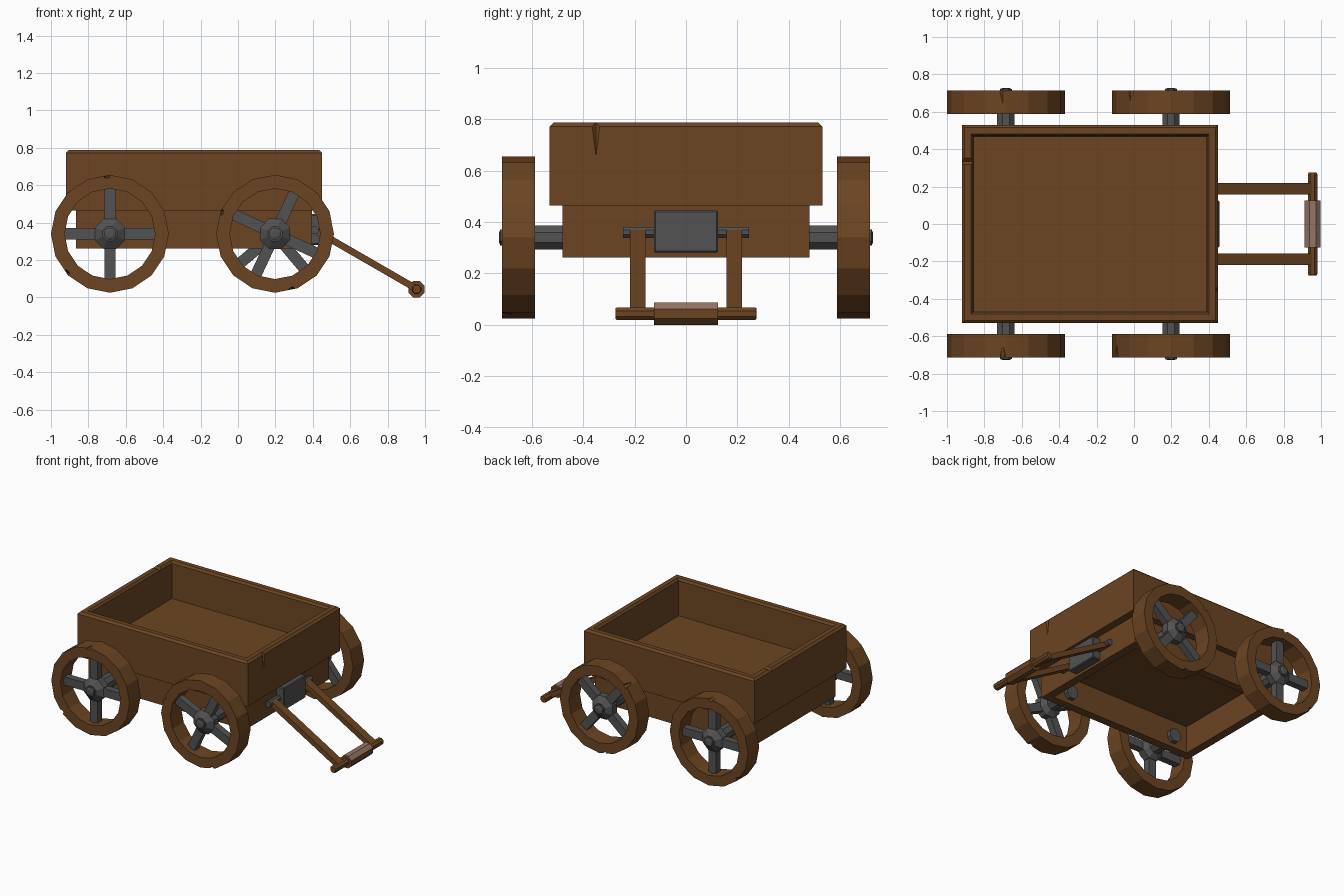
import bpy, bmesh, math
from mathutils import Matrix, Vector

if "Cube" in bpy.data.objects:
    bpy.data.objects.remove(bpy.data.objects["Cube"])


def material(name, rgb):
    m = bpy.data.materials.new(name)
    m.diffuse_color = (*rgb, 1)
    m.use_nodes = True
    m.node_tree.nodes["Principled BSDF"].inputs["Base Color"].default_value = m.diffuse_color
    return m


WOOD = material("brown wood", (0.15, 0.059, 0.016))
IRON = material("grey iron", (0.085, 0.085, 0.085))
WORN = material("worn pale grip", (0.30, 0.175, 0.13))


def finish(name, bm, mat):
    bmesh.ops.recalc_face_normals(bm, faces=bm.faces)
    me = bpy.data.meshes.new(name)
    bm.to_mesh(me)
    bm.free()
    ob = bpy.data.objects.new(name, me)
    bpy.context.collection.objects.link(ob)
    me.materials.append(mat)
    return ob


def skin(bm, loops, closed=False):
    """Bridge successive vertex loops; cap the ends unless closed."""
    n = len(loops[0])
    pairs = list(zip(loops, loops[1:]))
    if closed:
        pairs.append((loops[-1], loops[0]))
    else:
        bm.faces.new(loops[0])
        bm.faces.new(loops[-1])
    for a, b in pairs:
        for i in range(n):
            j = (i + 1) % n
            bm.faces.new((a[i], a[j], b[j], b[i]))


def turned(name, x, z, profile, n, mat, phase=0.0, closed=False):
    """Part turned around an axis along y; profile is (radius, y)."""
    bm = bmesh.new()
    loops = []
    for r, y in profile:
        loops.append([bm.verts.new((x + r * math.cos(phase + 2 * math.pi * i / n), y,
                                    z + r * math.sin(phase + 2 * math.pi * i / n)))
                      for i in range(n)])
    skin(bm, loops, closed)
    return finish(name, bm, mat)


def add_box(bm, matrix, size):
    bmesh.ops.create_cube(bm, size=1, matrix=matrix @ Matrix.Diagonal((*size, 1)))


def cut(ob, cutter):
    cutter.hide_render = True
    cutter.display_type = 'WIRE'
    mod = ob.modifiers.new("nick", 'BOOLEAN')
    mod.operation = 'DIFFERENCE'
    mod.solver = 'EXACT'
    mod.object = cutter
    bpy.context.view_layer.update()
    dg = bpy.context.evaluated_depsgraph_get()
    me = bpy.data.meshes.new_from_object(ob.evaluated_get(dg))
    ob.modifiers.clear()
    ob.data = me
    bpy.data.objects.remove(cutter)


# cart body: one stepped tray with a hollow skirt below
CX = -0.235
bm = bmesh.new()
loops = []
for hx, hy, z in [(0.57, 0.42, 0.46), (0.57, 0.42, 0.262), (0.63, 0.48, 0.262), (0.63, 0.48, 0.465),
                  (0.685, 0.53, 0.465), (0.685, 0.53, 0.772), (0.67, 0.515, 0.787),
                  (0.637, 0.482, 0.787), (0.625, 0.47, 0.772), (0.62, 0.465, 0.52)]:
    loops.append([bm.verts.new((CX + sx * hx, sy * hy, z))
                  for sx, sy in ((-1, -1), (1, -1), (1, 1), (-1, 1))])
skin(bm, loops)
body = finish("cart_body", bm, WOOD)

# split in the front board and chip in the rear rim
bm = bmesh.new()
bmesh.ops.create_cone(bm, segments=4, radius1=0.0, radius2=0.02, depth=0.16, cap_ends=True,
                      matrix=Matrix.Translation((0.45, -0.35, 0.735)))
bmesh.ops.remove_doubles(bm, verts=bm.verts, dist=1e-5)
cut(body, finish("split_cutter", bm, WOOD))
bm = bmesh.new()
add_box(bm, Matrix.Translation((-0.9, 0.335, 0.79)) @ Matrix.Rotation(0.7854, 4, 'X'), (0.10, 0.03, 0.03))
cut(body, finish("chip_cutter", bm, WOOD))

# wheels: rim, spokes, hub and stub axle
WZ = 0.34
for x, s, turn, label in ((-0.685, -1, 0, "rear_near"), (-0.685, 1, 0, "rear_far"),
                          (0.198, -1, 65, "front_near"), (0.198, 1, 40, "front_far")):
    rim = turned("wheel_rim_" + label, x, WZ,
                 [(0.315, s * 0.588), (0.315, s * 0.715), (0.242, s * 0.715), (0.242, s * 0.588)],
                 16, WOOD, closed=True)
    # nicks in the outer edge of the rim
    for a in (math.radians(93 + turn), math.radians(222 + turn)):
        bm = bmesh.new()
        rot = Matrix.Rotation(math.radians(90 if s < 0 else -90), 4, 'X')
        pos = Matrix.Translation((x + 0.316 * math.cos(a), s * 0.68, WZ + 0.316 * math.sin(a)))
        bmesh.ops.create_cone(bm, segments=5, radius1=0.0, radius2=0.024, depth=0.1,
                              cap_ends=True, matrix=pos @ rot)
        bmesh.ops.remove_doubles(bm, verts=bm.verts, dist=1e-5)
        cut(rim, finish("nick_cutter", bm, WOOD))
    bm = bmesh.new()
    for k in range(4):
        m = (Matrix.Translation((x, s * 0.652, WZ))
             @ Matrix.Rotation(-math.radians(turn + 90 * k), 4, 'Y')
             @ Matrix.Translation((0.15, 0, 0)))
        add_box(bm, m, (0.2, 0.05, 0.06))
    finish("wheel_spokes_" + label, bm, IRON)
    turned("wheel_hub_" + label, x, WZ,
           [(0.05, s * 0.595), (0.088, s * 0.625), (0.088, s * 0.675), (0.042, s * 0.708),
            (0.034, s * 0.708), (0.034, s * 0.722), (0.018, s * 0.728)],
           8, IRON, math.pi / 8)
    turned("stub_axle_" + label, x, WZ, [(0.05, s * 0.39), (0.05, s * 0.62)], 8, IRON, math.pi / 8)

# hitch block and hinge pin
bm = bmesh.new()
add_box(bm, Matrix.Translation((0.42, 0, 0.363)), (0.076, 0.25, 0.164))
bmesh.ops.bevel(bm, geom=bm.edges[:], offset=0.006, segments=1, affect='EDGES')
finish("hitch_block", bm, IRON)
turned("hinge_pin", 0.41, 0.36, [(0.023, -0.245), (0.023, 0.245)], 8, IRON, math.pi / 8)

# pull arms
a, b = Vector((0.40, 0, 0.366)), Vector((0.955, 0, 0.046))
d = b - a
for s, label in ((-1, "near"), (1, "far")):
    bm = bmesh.new()
    m = (Matrix.Translation((a + b) / 2 + Vector((0, s * 0.188, 0)))
         @ Matrix.Rotation(-math.atan2(d.z, d.x), 4, 'Y'))
    add_box(bm, m, (d.length, 0.06, 0.036))
    finish("pull_arm_" + label, bm, WOOD)

# crossbar with a grip, worn pale on its upper faces
turned("handle_bar", 0.955, 0.0435, [(0.022, -0.275), (0.027, -0.268), (0.027, 0.268), (0.022, 0.275)],
       8, WOOD, math.pi / 8)
grip = turned("handle_grip", 0.955, 0.0435, [(0.047, -0.125), (0.047, 0.125)], 8, WOOD, math.pi / 8)
grip.data.materials.append(WORN)
for p in grip.data.polygons:
    if p.normal.z > 0.3:
        p.material_index = 1
